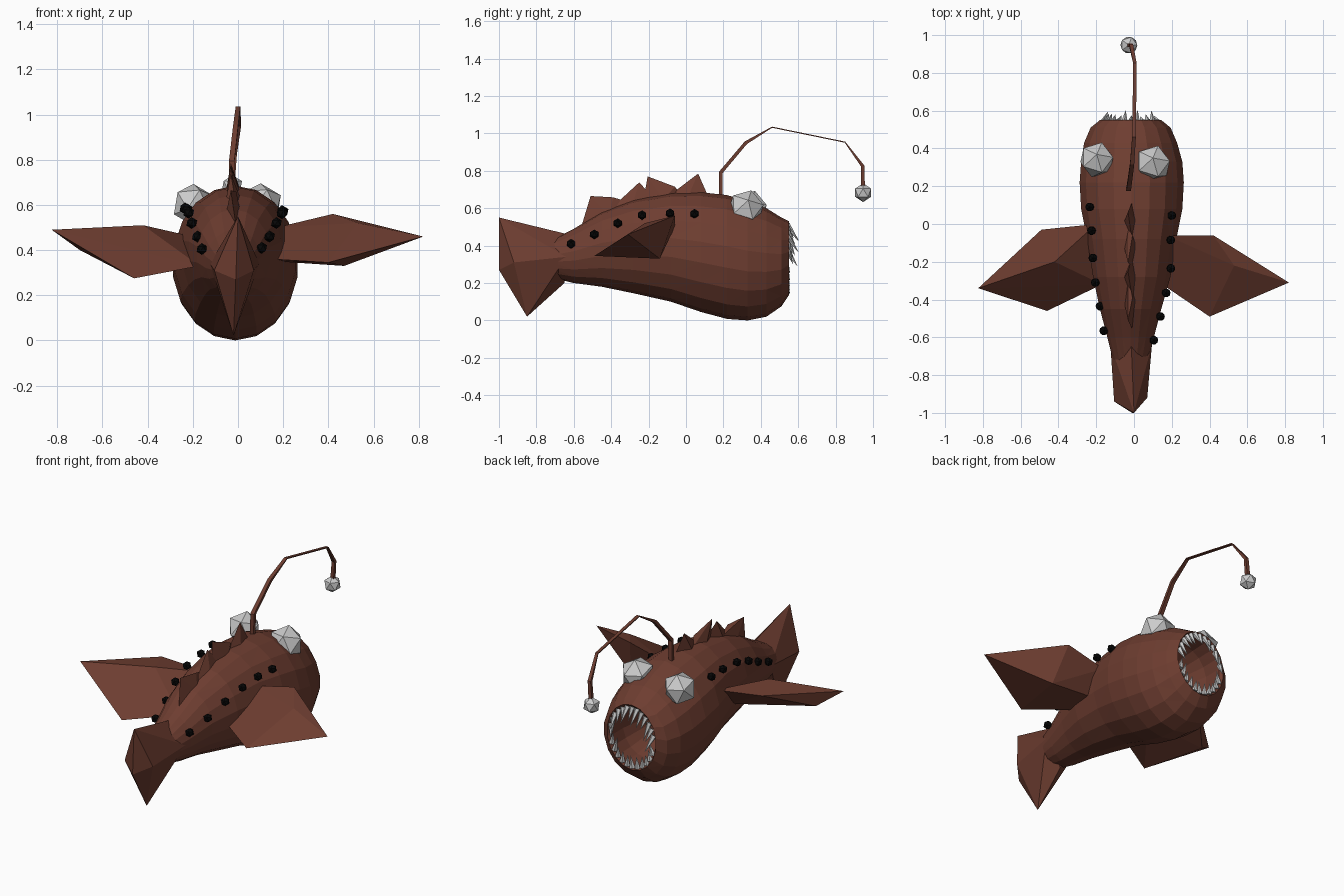
import bpy, bmesh, math, random
from mathutils import Vector

if "Cube" in bpy.data.objects:
    bpy.data.objects.remove(bpy.data.objects["Cube"])

random.seed(4)


def material(name, rgb):
    m = bpy.data.materials.new(name)
    m.diffuse_color = (*rgb, 1)
    m.use_nodes = True
    m.node_tree.nodes["Principled BSDF"].inputs["Base Color"].default_value = m.diffuse_color
    return m


BROWN = material("brown_skin", (0.155, 0.047, 0.030))
BLACK = material("black_spot", (0.002, 0.002, 0.002))


def finish(name, bm, mat=None):
    bmesh.ops.recalc_face_normals(bm, faces=bm.faces)
    me = bpy.data.meshes.new(name)
    bm.to_mesh(me)
    bm.free()
    ob = bpy.data.objects.new(name, me)
    bpy.context.collection.objects.link(ob)
    if mat:
        me.materials.append(mat)
    return ob


def loft(name, rings, mat):
    """Skin a list of vertex rings and cap both ends."""
    bm = bmesh.new()
    vs = [[bm.verts.new(p) for p in r] for r in rings]
    n = len(vs[0])
    for a, b in zip(vs, vs[1:]):
        for i in range(n):
            j = (i + 1) % n
            bm.faces.new((a[i], a[j], b[j], b[i]))
    bm.faces.new(vs[0])
    bm.faces.new(vs[-1])
    return finish(name, bm, mat)


def hull(name, points, mat):
    bm = bmesh.new()
    vs = [bm.verts.new(p) for p in points]
    res = bmesh.ops.convex_hull(bm, input=vs)
    junk = [v for v in res["geom_interior"] if isinstance(v, bmesh.types.BMVert)]
    bmesh.ops.delete(bm, geom=junk, context="VERTS")
    return finish(name, bm, mat)


def ball(name, centre, radius, mat=None, turn=0.0):
    bm = bmesh.new()
    bmesh.ops.create_icosphere(bm, subdivisions=1, radius=radius)
    ob = finish(name, bm, mat)
    ob.location = centre
    ob.rotation_euler = (turn, 0, 0)
    return ob


# Body: y, bottom z, top z, half width; last rows turn inward as the mouth
SECTIONS = [
    (-0.72, 0.23, 0.43, 0.095), (-0.60, 0.20, 0.49, 0.125),
    (-0.45, 0.18, 0.58, 0.165), (-0.28, 0.145, 0.645, 0.208),
    (-0.08, 0.10, 0.68, 0.24), (0.08, 0.045, 0.685, 0.272),
    (0.22, 0.008, 0.67, 0.28), (0.33, 0.0, 0.635, 0.272),
    (0.43, 0.02, 0.60, 0.25), (0.51, 0.075, 0.55, 0.215),
    (0.55, 0.135, 0.53, 0.165), (0.53, 0.155, 0.505, 0.15),
    (0.42, 0.16, 0.50, 0.15), (0.26, 0.20, 0.46, 0.11),
]
SIDES = 18
rings = []
for y, lo, hi, w in SECTIONS:
    cx = -0.018 if y < -0.3 or y > 0.4 else -0.012
    ring = []
    for k in range(SIDES):
        a = 2 * math.pi * k / SIDES + math.pi / 2
        ring.append((cx + w * math.cos(a), y,
                     (lo + hi) / 2 + (hi - lo) / 2 * math.sin(a)))
    rings.append(ring)
body = loft("body", rings, BROWN)
body.modifiers.new("facets", "TRIANGULATE")

# Tail fin
hull("tail_fin", [
    (0, -1, 0.55), (-0.01, -1, 0.27), (-0.02, -0.85, 0.02),
    (-0.105, -0.94, 0.31), (0.07, -0.92, 0.31),
    (-0.015, -0.63, 0.46), (-0.015, -0.65, 0.2),
    (-0.125, -0.64, 0.34), (0.095, -0.64, 0.34)], BROWN)

# Pectoral fins
hull("right_pectoral_fin", [
    (0.17, -0.06, 0.50), (0.15, -0.32, 0.36), (0.17, -0.14, 0.35),
    (0.42, -0.06, 0.56), (0.40, -0.49, 0.345), (0.53, -0.22, 0.52),
    (0.47, -0.14, 0.33), (0.82, -0.31, 0.46)], BROWN)
hull("left_pectoral_fin", [
    (-0.20, 0.0, 0.46), (-0.17, -0.32, 0.33), (-0.20, -0.12, 0.33),
    (-0.49, -0.03, 0.49), (-0.46, -0.46, 0.275), (-0.42, -0.20, 0.51),
    (-0.70, -0.25, 0.40), (-0.825, -0.34, 0.49)], BROWN)

# Dorsal fins: side outlines (y, z), thickened at the base
DORSAL = [
    [(-0.56, 0.50), (-0.51, 0.665), (-0.39, 0.658), (-0.26, 0.62)],
    [(-0.40, 0.60), (-0.25, 0.738), (-0.17, 0.65)],
    [(-0.23, 0.63), (-0.205, 0.77), (-0.06, 0.715), (-0.01, 0.66)],
    [(-0.10, 0.66), (0.065, 0.785), (0.12, 0.66)],
]
for n, outline in enumerate(DORSAL):
    pts = [(-0.02 + 0.012 * (-1) ** i, y, z)
           for i, (y, z) in enumerate(outline)]
    ym = (outline[0][0] + outline[-1][0]) / 2
    zm = (outline[0][1] + outline[-1][1]) / 2
    pts += [(-0.02 + s * 0.033, ym, zm) for s in (-1, 1)]
    hull(f"dorsal_fin_{n + 1}", pts, BROWN)

# Eyes
ball("left_eye", (-0.197, 0.34, 0.60), 0.097, turn=-0.3)
ball("right_eye", (0.10, 0.32, 0.60), 0.1, turn=-0.3)

# Spots along each flank
RIGHT = [(0.2, 0.045, 0.57), (0.195, -0.085, 0.573), (0.195, -0.235, 0.563),
         (0.17, -0.365, 0.52), (0.14, -0.49, 0.46), (0.105, -0.615, 0.41)]
LEFT = [(-0.235, 0.09, 0.585), (-0.225, -0.035, 0.58), (-0.218, -0.18, 0.565),
        (-0.205, -0.31, 0.52), (-0.18, -0.435, 0.46), (-0.16, -0.565, 0.405)]
for side, spots in (("right", RIGHT), ("left", LEFT)):
    for n, p in enumerate(spots):
        ball(f"{side}_spot_{n + 1}", p, 0.026, BLACK)

# Lure stalk: bent tube (x, y, z, half width, half height), flat at its crest
PATH = [(-0.03, 0.185, 0.62, 0.012, 0.010), (-0.028, 0.185, 0.79, 0.012, 0.010),
        (-0.01, 0.32, 0.95, 0.011, 0.009), (0.0, 0.46, 1.033, 0.010, 0.003),
        (0.005, 0.85, 0.953, 0.009, 0.003), (-0.015, 0.945, 0.825, 0.010, 0.009),
        (-0.025, 0.947, 0.70, 0.011, 0.010)]
rings = []
for i, (x, y, z, w, h) in enumerate(PATH):
    c = Vector((x, y, z))
    a = Vector(PATH[max(i - 1, 0)][:3])
    b = Vector(PATH[min(i + 1, len(PATH) - 1)][:3])
    d = (b - a).normalized()
    u = Vector((1, 0, 0))
    v = d.cross(u).normalized()
    rings.append([c + u * w + v * h, c - u * w + v * h,
                  c - u * w - v * h, c + u * w - v * h])
loft("lure_stalk", rings, BROWN)
ball("lure_bulb", (-0.027, 0.947, 0.683), 0.05)


# Teeth around the mouth rim: upper row hangs, lower row stands
def teeth(name, start, end, count, rise, forward, length):
    bm = bmesh.new()
    for k in range(count):
        a = math.radians(start + (end - start) * k / (count - 1))
        base = Vector((-0.018 + 0.15 * math.cos(a), 0.54,
                       0.33 + 0.185 * math.sin(a)))
        d = Vector((-0.2 * math.cos(a) + random.uniform(-0.12, 0.12),
                    forward * random.uniform(0.5, 1.1), rise)).normalized()
        u = d.orthogonal().normalized()
        v = d.cross(u)
        tip = bm.verts.new(base + d * length * random.uniform(0.7, 1.15))
        ring = []
        for s in range(5):
            t = 2 * math.pi * s / 5
            ring.append(bm.verts.new(
                base + (u * math.cos(t) + v * math.sin(t)) * 0.017))
        for s in range(5):
            bm.faces.new((ring[s], ring[(s + 1) % 5], tip))
        bm.faces.new(ring)
    finish(name, bm)


teeth("upper_teeth", 15, 165, 13, -1.0, 0.75, 0.1)
teeth("lower_teeth", 203, 337, 11, 1.0, 0.12, 0.085)
